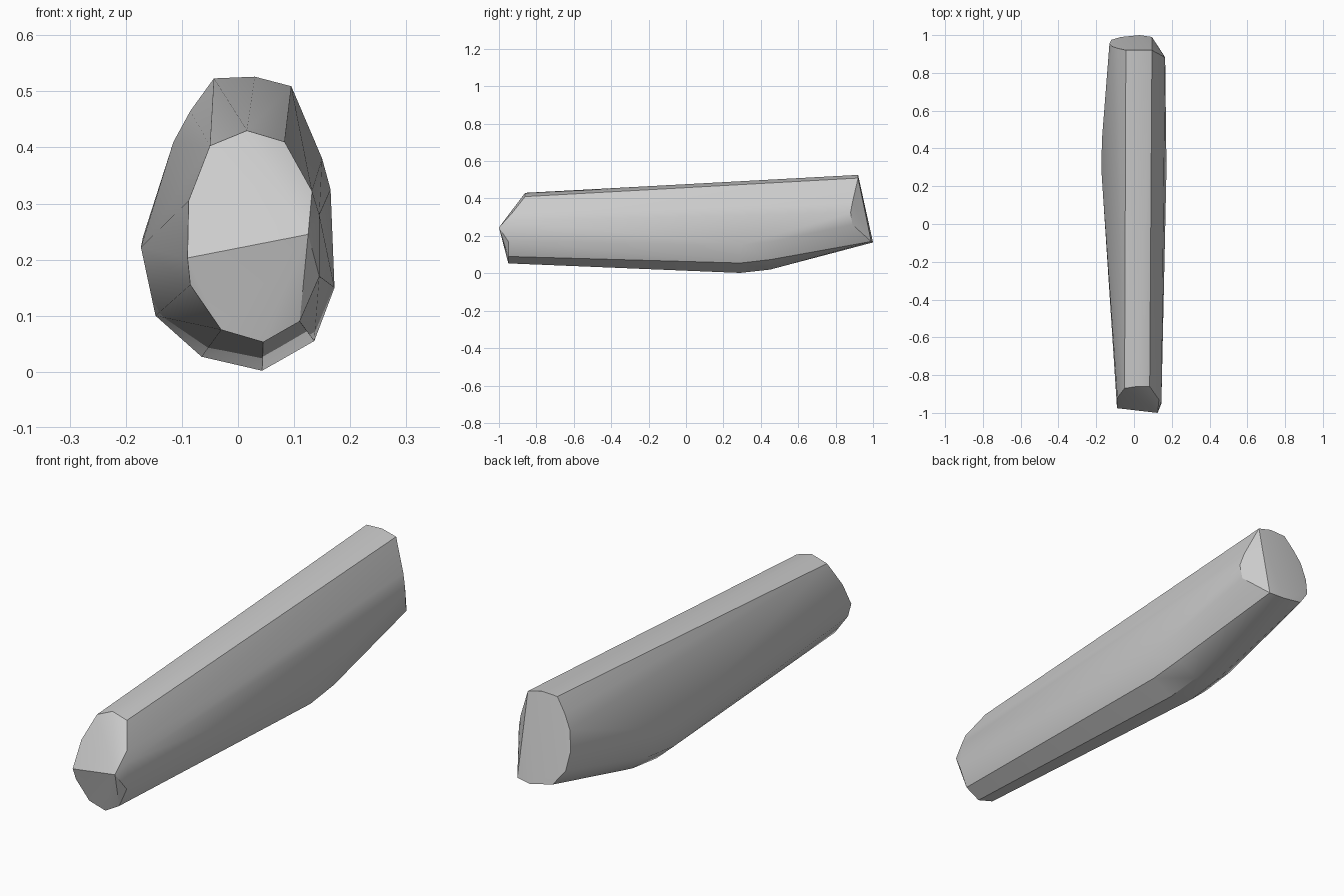
import bpy
import bmesh
from math import radians

default_cube = bpy.data.objects.get("Cube")
if default_cube:
    bpy.data.objects.remove(default_cube, do_unlink=True)


def make_material(name, colour):
    material = bpy.data.materials.new(name)
    material.use_nodes = True
    material.diffuse_color = colour
    shader = material.node_tree.nodes["Principled BSDF"]
    shader.inputs["Base Color"].default_value = colour
    shader.inputs["Roughness"].default_value = 0.8
    return material


def hull_object(name, sections, material):
    """Wrap a tight convex skin around a series of cross-sections."""
    bm = bmesh.new()
    for section in sections:
        for point in section:
            bm.verts.new(point)
    result = bmesh.ops.convex_hull(bm, input=bm.verts[:])
    leftovers = set(result["geom_interior"]) | set(result["geom_unused"])
    loose = [item for item in leftovers if isinstance(item, bmesh.types.BMVert)]
    bmesh.ops.delete(bm, geom=loose, context="VERTS")
    bmesh.ops.dissolve_limit(bm, angle_limit=radians(1), verts=bm.verts[:], edges=bm.edges[:])
    bmesh.ops.recalc_face_normals(bm, faces=bm.faces[:])
    mesh = bpy.data.meshes.new(name)
    bm.to_mesh(mesh)
    bm.free()
    mesh.materials.append(material)
    obj = bpy.data.objects.new(name, mesh)
    bpy.context.collection.objects.link(obj)
    return obj


# Blunt front end: a slanted ridge with a bevelled face above and below
front_ridge = [(-.09, -.975, .203), (.125, -1, .245)]
front_upper = [(-.088, -.92, .305), (-.05, -.87, .403), (.016, -.86, .43),
               (.083, -.86, .41), (.132, -.93, .322)]
front_lower = [(.145, -.94, .28), (.145, -.95, .17), (.11, -.95, .09),
               (.045, -.95, .053), (-.03, -.95, .075), (-.085, -.96, .155)]

# Rounded keel, repeated slightly higher where the underside bends upward
keel = [(-.173, .222), (-.147, .1), (-.065, .027), (.043, .002),
        (.136, .055), (.172, .15)]
keel_bend = [(x, .29, z) for x, z in keel]
keel_rise = [(x * .98, .45, z + .018) for x, z in keel]

# Slanted back end, with one chipped corner
back_top = [(-.043, .92, .523), (.03, .92, .526), (.095, .92, .509)]
back_round = [(-.085, .93, .465), (-.115, .94, .41), (-.13, .955, .33),
              (-.12, .975, .25), (-.07, .99, .185), (.03, 1, .165), (.095, .99, .17)]
back_chip = [(.15, .89, .38), (.165, .88, .325), (.16, .89, .26)]

grey = make_material("plain grey", (.6, .6, .6, 1))
body = hull_object("stone_body", [front_ridge, front_upper, front_lower, keel_bend,
                                  keel_rise, back_top, back_round, back_chip], grey)

# Smooth the flanks while keeping the cut edges crisp
bpy.ops.object.select_all(action="DESELECT")
body.select_set(True)
bpy.context.view_layer.objects.active = body
bpy.ops.object.shade_smooth_by_angle(angle=radians(30))
